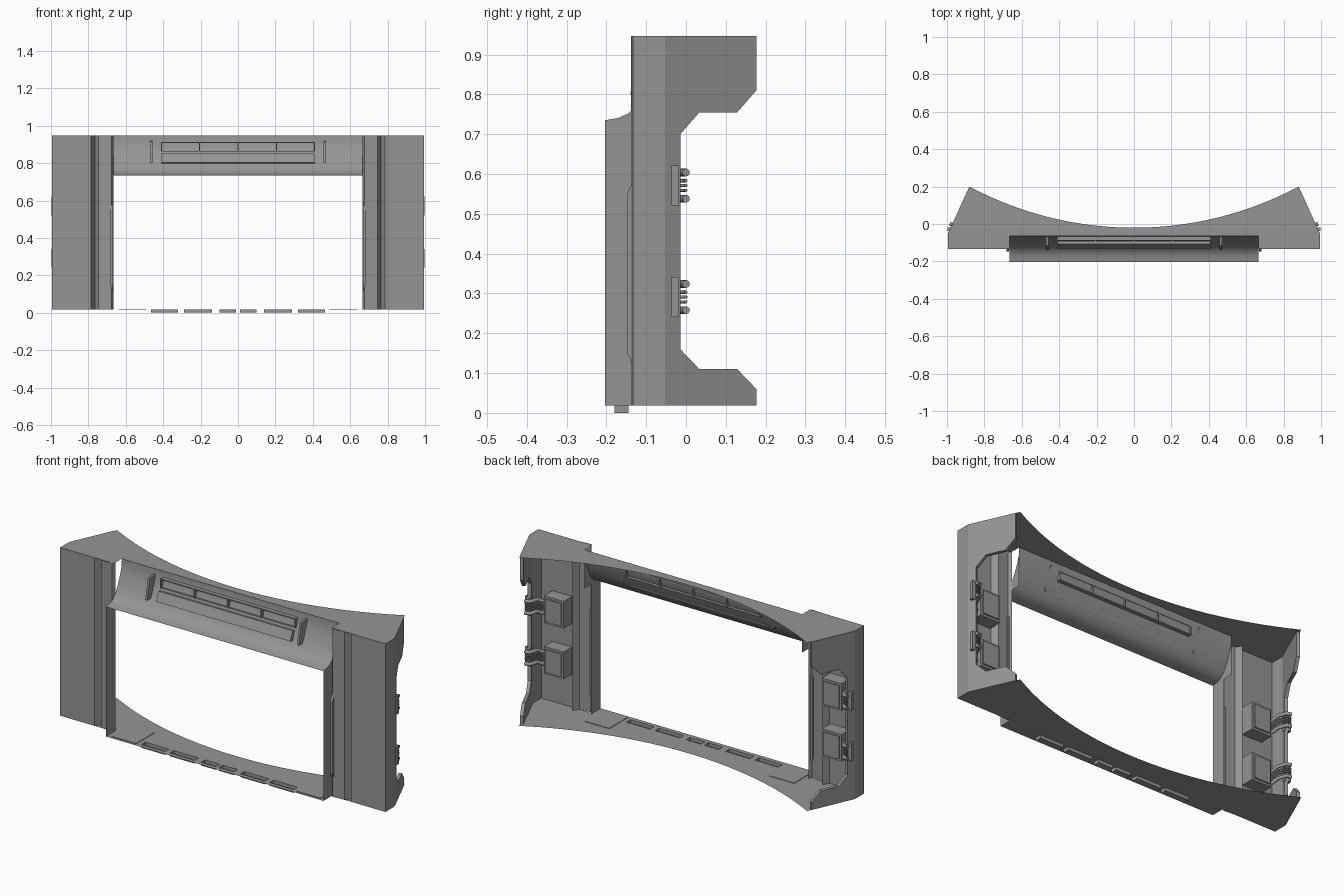
import bpy, bmesh, math
from mathutils import Vector

cube = bpy.data.objects.get("Cube")
if cube:
    bpy.data.objects.remove(cube, do_unlink=True)

grey = bpy.data.materials.new("hull_grey")
grey.use_nodes = True
COLOUR = (0.3, 0.3, 0.3, 1)
grey.diffuse_color = COLOUR
grey.node_tree.nodes["Principled BSDF"].inputs["Base Color"].default_value = COLOUR

LOW, HIGH = 0.018, 0.947      # floor and roof sheets
OPEN, EDGE = 0.665, 0.995     # half widths of opening and frame
FACE, LIP = -0.133, -0.204    # pillar front and projecting front


def build(name, verts, faces, mirror=False, smooth=False):
    mesh = bpy.data.meshes.new(name)
    mesh.from_pydata([tuple(v) for v in verts], [], faces)
    mesh.materials.append(grey)
    obj = bpy.data.objects.new(name, mesh)
    bpy.context.collection.objects.link(obj)
    if mirror:
        obj.modifiers.new("mirror", "MIRROR").use_mirror_merge = False
    if smooth:
        bpy.ops.object.select_all(action="DESELECT")
        obj.select_set(True)
        bpy.context.view_layer.objects.active = obj
        bpy.ops.object.shade_smooth_by_angle(angle=math.radians(40))
    return obj


def sheet(name, path, offset, **kw):
    """Open sheet: a path of points swept along an offset."""
    n = len(path)
    verts = [Vector(p) for p in path]
    verts += [p + Vector(offset) for p in verts]
    return build(name, verts, [(i, i + 1, n + i + 1, n + i) for i in range(n - 1)], **kw)


def prism(name, outline, offset, **kw):
    """Closed solid: an outline swept along an offset."""
    n = len(outline)
    verts = [Vector(p) for p in outline]
    verts += [p + Vector(offset) for p in verts]
    faces = [(i, (i + 1) % n, n + (i + 1) % n, n + i) for i in range(n)]
    faces += [tuple(reversed(range(n))), tuple(range(n, 2 * n))]
    obj = build(name, verts, faces, **kw)
    bm = bmesh.new()
    bm.from_mesh(obj.data)
    bmesh.ops.recalc_face_normals(bm, faces=bm.faces)
    bm.to_mesh(obj.data)
    bm.free()
    return obj


def box(name, x, y, z, **kw):
    base = [(x[0], y[0], z[0]), (x[1], y[0], z[0]), (x[1], y[1], z[0]), (x[0], y[1], z[0])]
    return prism(name, base, (0, 0, z[1] - z[0]), **kw)


# Roof and floor sheets with a curved rear edge
RADIUS, TIP = 1.87, 0.88


def arc_y(x):
    return -0.02 + RADIUS - math.sqrt(RADIUS ** 2 - x * x)


def deck(name, z, middle, upward):
    xs = [-TIP + 2 * TIP * i / 32 for i in range(33)]
    xs = sorted(xs + [-OPEN, OPEN])
    verts, faces = [], []
    for a, b in zip(xs, xs[1:]):
        front = middle if abs(a + b) / 2 < OPEN else FACE
        k = len(verts)
        verts += [(a, front, z), (b, front, z), (b, arc_y(b), z), (a, arc_y(a), z)]
        faces.append((k, k + 1, k + 2, k + 3))
    for s in (-1, 1):
        k = len(verts)
        verts += [(s * TIP, FACE, z), (s * EDGE, FACE, z), (s * EDGE, -0.055, z), (s * TIP, 0.2, z)]
        faces.append((k, k + 1, k + 2, k + 3) if s > 0 else (k + 3, k + 2, k + 1, k))
    if not upward:
        faces = [f[::-1] for f in faces]
    build(name, verts, faces)


deck("roof_sheet", HIGH, -0.065, True)
deck("floor_sheet", LOW, FACE, True)

# Front sill: grid strip with sunken slots
right_half = [0.01, 0.10, 0.14, 0.29, 0.32, 0.465, OPEN]
xs = [-x for x in reversed(right_half)] + right_half
ys = [LIP, -0.18, -0.145, FACE]
cols = len(xs)
sill = build("front_sill", [(x, y, LOW) for y in ys for x in xs],
             [(r * cols + i, r * cols + i + 1, (r + 1) * cols + i + 1, (r + 1) * cols + i)
              for r in range(len(ys) - 1) for i in range(cols - 1)])
bm = bmesh.new()
bm.from_mesh(sill.data)
bm.faces.ensure_lookup_table()
slots = [bm.faces[cols - 1 + i] for i in range(1, cols - 2, 2)]
out = bmesh.ops.extrude_discrete_faces(bm, faces=slots)
bmesh.ops.translate(bm, vec=(0, 0, -LOW), verts=list({v for f in out["faces"] for v in f.verts}))
bm.to_mesh(sill.data)
bm.free()
box("sill_cover", (0.49, 0.64), (-0.19, -0.03), (LOW, LOW + 0.003), mirror=True)

# Pillar fronts with a narrow groove
sheet("pillar_front",
      [(OPEN, -0.12, LOW), (0.675, -0.138, LOW), (0.745, FACE, LOW), (0.765, -0.1, LOW),
       (0.785, FACE, LOW), (EDGE, FACE, LOW)], (0, 0, HIGH - LOW), mirror=True)

# Header: concave sheet over the opening
header = [(-0.065, HIGH), (-0.066, 0.91), (-0.078, 0.87), (-0.098, 0.82),
          (-0.122, 0.775), (-0.145, 0.752), (-0.17, 0.741), (LIP, 0.735)]
sheet("header", [(-OPEN, y, z) for y, z in header], (2 * OPEN, 0, 0), smooth=True)

# Jambs beside the opening, closing the header ends
jamb = [(-0.1, LOW), (LIP, LOW), (LIP, 0.735)] + header[-2::-1] + [(-0.1, 0.735)]
jamb_low = [(-0.12, LOW), (LIP, LOW), (LIP, 0.735), (-0.12, 0.735)]
build("jamb", [(OPEN, y, z) for y, z in jamb_low], [(0, 1, 2, 3)], mirror=True)
cap = header + [(-0.065, 0.735)]
build("header_end", [(OPEN, y, z) for y, z in cap], [tuple(range(len(cap)))], mirror=True)
prism("jamb_trim", [(0.668, -0.13, 0.115), (0.668, -0.148, 0.15), (0.668, -0.148, 0.55),
                    (0.668, -0.13, 0.59)], (0.014, 0, 0), mirror=True)

# Header lamp panel with inset face
lamp = prism("lamp_panel", [(-0.41, -0.092, 0.85), (-0.41, -0.107, 0.852),
                            (-0.41, -0.13, 0.803), (-0.41, -0.108, 0.797)], (0.82, 0, 0))
bm = bmesh.new()
bm.from_mesh(lamp.data)
front = min(bm.faces, key=lambda f: f.calc_center_median().y)
bmesh.ops.inset_individual(bm, faces=[front], thickness=0.008, depth=-0.006)
bm.to_mesh(lamp.data)
bm.free()

# Header fins, rails and dividers
prism("header_fin", [(0.458, -0.06, 0.92), (0.458, -0.115, 0.915), (0.458, -0.14, 0.80),
                     (0.458, -0.105, 0.80)], (0.012, 0, 0), mirror=True)
for z in (0.862, 0.91):
    box("vent_rail", (-0.41, 0.41), (-0.088, -0.064), (z - 0.003, z + 0.003))
for x in (-0.41, -0.205, 0, 0.205, 0.41):
    box("vent_divider", (x - 0.003, x + 0.003), (-0.09, -0.062), (0.862, 0.912))

# Side walls, notched at the rear and angled inward
def wall_x(y):
    return 0.986 if y < -0.055 else 0.986 - (y + 0.055) * 0.45


upper = [(-0.018, 0.70), (0.03, 0.755), (0.125, 0.755), (0.173, 0.81), (0.173, HIGH)]
lower = [(0.173, LOW), (0.173, 0.06), (0.125, 0.11), (0.03, 0.11), (-0.018, 0.16)]
outline = [(-0.055, LOW)] + lower + upper + [(-0.055, HIGH)]
points = [(FACE, LOW), (FACE, HIGH)] + outline
last = len(points) - 1
wall = build("side_wall", [(wall_x(y), y, z) for y, z in points],
             [(0, 2, last, 1), tuple(range(2, last + 1))])
thick = wall.modifiers.new("thickness", "SOLIDIFY")
thick.thickness, thick.offset = 0.018, 0
wall.modifiers.new("mirror", "MIRROR").use_mirror_merge = False


# Equipment boxes, clamps and cables inside each pillar
def tube(name, pts, radius):
    for side in (-1, 1):
        curve = bpy.data.curves.new(name, "CURVE")
        curve.dimensions = "3D"
        curve.bevel_depth, curve.bevel_resolution = radius, 2
        curve.use_fill_caps = True
        line = curve.splines.new("POLY")
        line.points.add(len(pts) - 1)
        for p, (x, y, z) in zip(line.points, pts):
            p.co = (side * x, y, z, 1)
        curve.materials.append(grey)
        bpy.context.collection.objects.link(bpy.data.objects.new(name, curve))


for base in (0.20, 0.48):
    box("equipment_box", (0.79, 0.91), (FACE, -0.06), (base, base + 0.15), mirror=True)
    box("equipment_lid", (0.802, 0.898), (-0.06, -0.052), (base + 0.012, base + 0.138), mirror=True)
    mid = base + 0.091
    box("cable_clamp", (0.962, 0.998), (-0.037, -0.018), (mid - 0.05, mid + 0.05), mirror=True)
    for dz, r in ((-0.033, 0.010), (-0.012, 0.004), (0, 0.004), (0.012, 0.004), (0.033, 0.010)):
        z = mid + dz
        tube("cable", [(0.90, -0.09, z - 0.02), (0.93, -0.085, z - 0.02),
                       (0.945, -0.05, z), (0.96, -0.005, z), (0.985, 0.0, z)], r)
